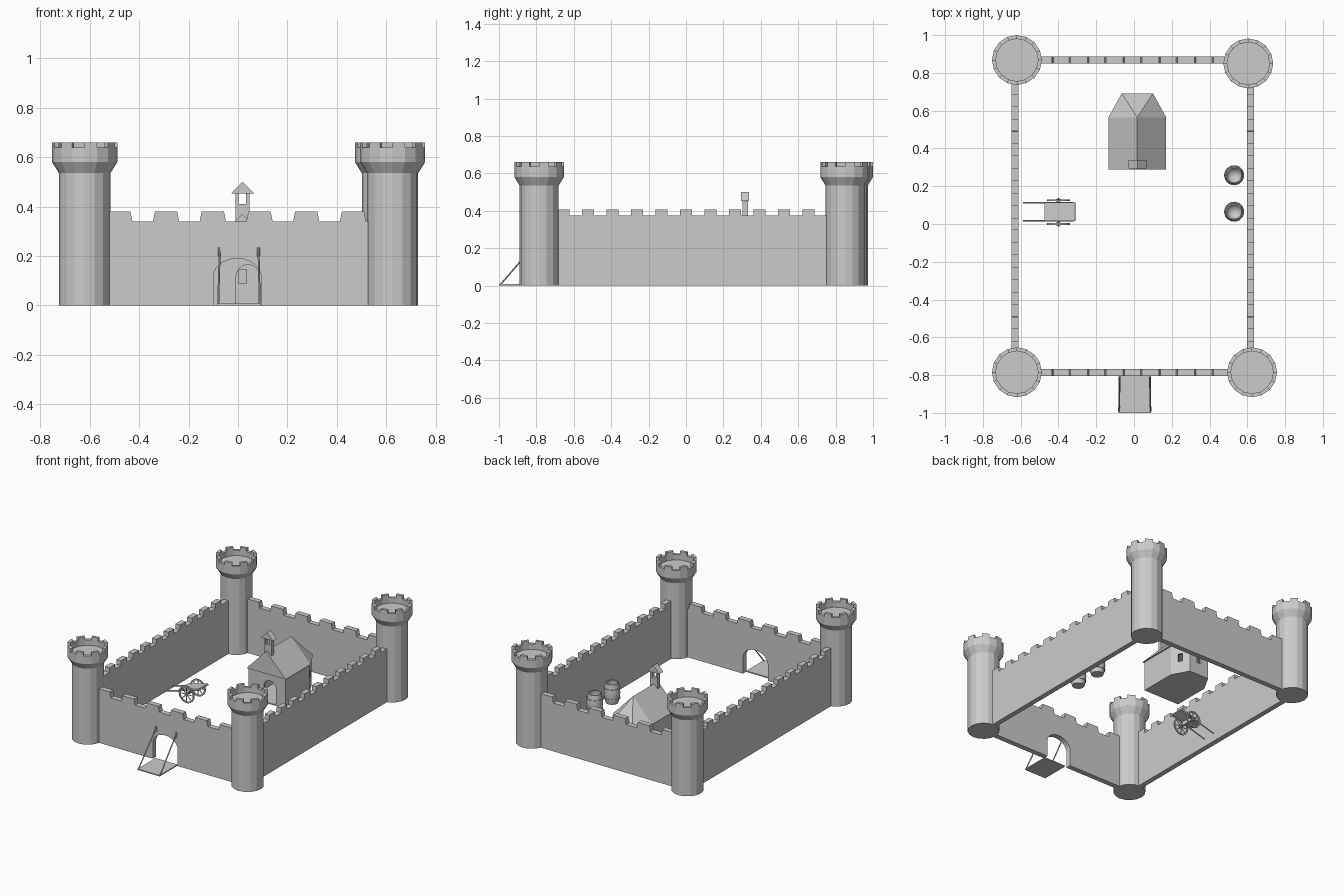
import bpy, bmesh
from math import sin, cos, pi, tau, hypot, atan2
from mathutils import Vector, Matrix

if "Cube" in bpy.data.objects:
    bpy.data.objects.remove(bpy.data.objects["Cube"])

stone = bpy.data.materials.new("grey_stone")
stone.use_nodes = True
GREY = (0.6, 0.6, 0.6, 1)
stone.diffuse_color = GREY
stone.node_tree.nodes["Principled BSDF"].inputs["Base Color"].default_value = GREY


def finish(name, bm, smooth=False):
    bmesh.ops.recalc_face_normals(bm, faces=bm.faces)
    mesh = bpy.data.meshes.new(name)
    bm.to_mesh(mesh)
    bm.free()
    mesh.materials.append(stone)
    ob = bpy.data.objects.new(name, mesh)
    bpy.context.collection.objects.link(ob)
    if smooth:
        mesh.shade_smooth()
    return ob


def prism(name, outline, axis, a, b):
    """Extrude a 2D outline along an axis from a to b."""
    place = {"x": lambda u, v, t: (t, u, v),
             "y": lambda u, v, t: (u, t, v),
             "z": lambda u, v, t: (u, v, t)}[axis]
    bm = bmesh.new()
    face = bm.faces.new([bm.verts.new(place(u, v, a)) for u, v in outline])
    new = bmesh.ops.extrude_face_region(bm, geom=[face])["geom"]
    shift = Vector(place(0, 0, b - a))
    bmesh.ops.translate(bm, vec=shift, verts=[g for g in new if isinstance(g, bmesh.types.BMVert)])
    return finish(name, bm)


def box(name, x0, x1, y0, y1, z0, z1):
    return prism(name, [(x0, y0), (x1, y0), (x1, y1), (x0, y1)], "z", z0, z1)


def rod(name, p, q, r, sides=8):
    p, q = Vector(p), Vector(q)
    bm = bmesh.new()
    turn = (q - p).to_track_quat("Z", "Y").to_matrix().to_4x4()
    bmesh.ops.create_cone(bm, cap_ends=True, segments=sides, radius1=r, radius2=r,
                          depth=(q - p).length, matrix=Matrix.Translation((p + q) / 2) @ turn)
    return finish(name, bm)


def lathe(bm, profile, centre, sides, closed=False):
    """Revolve (radius, height) points about a vertical axis."""
    rings = []
    for r, z in profile:
        rings.append([bm.verts.new((centre[0] + r * cos(tau * i / sides),
                                    centre[1] + r * sin(tau * i / sides), z)) for i in range(sides)])
    pairs = list(zip(rings, rings[1:]))
    if closed:
        pairs.append((rings[-1], rings[0]))
    else:
        bm.faces.new(rings[0])
        bm.faces.new(rings[-1])
    for lo, hi in pairs:
        for i in range(sides):
            j = (i + 1) % sides
            bm.faces.new((lo[i], lo[j], hi[j], hi[i]))


def hull(name, points):
    bm = bmesh.new()
    bmesh.ops.convex_hull(bm, input=[bm.verts.new(p) for p in points])
    return finish(name, bm)


def cut(ob, cutter):
    mod = ob.modifiers.new("cut", "BOOLEAN")
    mod.operation, mod.object, mod.solver = "DIFFERENCE", cutter, "EXACT"
    bpy.context.view_layer.objects.active = ob
    bpy.ops.object.modifier_apply(modifier=mod.name)
    bpy.data.objects.remove(cutter)


def arch(cx, half, spring, top, n=12):
    """Arch points from the left foot to the right foot."""
    curve = [(cx - half * cos(pi * i / n), spring + (top - spring) * sin(pi * i / n)) for i in range(n + 1)]
    return [(cx - half, 0)] + curve + [(cx + half, 0)]


def battlement(u0, u1, centres, half, low, high, taper):
    top = [(u0, low)]
    for c in centres:
        top += [(c - half, low), (c - half + taper, high), (c + half - taper, high), (c + half, low)]
    return top + [(u1, low), (u1, 0)]


# Corner towers with flared heads, recessed decks and merlons
SIDES, HEAD, INNER = 16, 0.132, 0.112
for name, cx, cy in (("front_right", -0.62, -0.785), ("front_left", 0.625, -0.785),
                     ("back_right", -0.62, 0.868), ("back_left", 0.605, 0.85)):
    bm = bmesh.new()
    lathe(bm, [(0.104, 0), (0.104, 0.535), (HEAD, 0.58), (HEAD, 0.638), (INNER, 0.638), (INNER, 0.6)],
          (cx, cy), SIDES)
    finish(name + "_tower", bm)
    bm = bmesh.new()
    for i in range(0, SIDES, 2):
        ring = [(r, tau * k / SIDES) for r, k in ((INNER, i), (HEAD, i), (HEAD, i + 1), (INNER, i + 1))]
        lo, hi = [[bm.verts.new((cx + r * cos(a), cy + r * sin(a), z)) for r, a in ring]
                  for z in (0.636, 0.66)]
        bm.faces.new(lo)
        bm.faces.new(hi)
        for k in range(4):
            bm.faces.new((lo[k], lo[k - 1], hi[k - 1], hi[k]))
    finish(name + "_tower_merlons", bm)

# Curtain walls, the front one with an arched gateway
short = battlement(-0.6, 0.6, [-0.48 + 0.189 * k for k in range(6)], 0.053, 0.34, 0.38, 0.008)
gate = arch(-0.003, 0.097, 0.115, 0.19)
prism("front_wall", short + gate[::-1] + [(-0.6, 0)], "y", -0.805, -0.768)
prism("back_wall", short + [(-0.6, 0)], "y", 0.85, 0.887)
side = battlement(-0.77, 0.84, [-0.655 + 0.131 * k for k in range(11)], 0.033, 0.375, 0.408, 0.001)
for name, x in (("right_wall", -0.63), ("left_wall", 0.616)):
    prism(name, side + [(-0.77, 0)], "x", x - 0.018, x + 0.018)

# Drawbridge and its chains
box("drawbridge", -0.082, 0.09, -1, -0.8, 0, 0.008)
for name, low, high in (("right", -0.08, -0.074), ("left", 0.088, 0.083)):
    rod(name + "_chain", (low, -0.992, 0.006), (high, -0.803, 0.225), 0.004)
    rod(name + "_chain_post", (high, -0.806, 0.2), (high, -0.806, 0.235), 0.006)

# Chapel: hollow body with a half-hexagon apse, open door and apse windows
def footprint(inset):
    return [(-0.135 + inset, 0.288 + inset), (0.17 - inset, 0.288 + inset), (0.17 - inset, 0.565),
            (0.1 - inset / 2, 0.692 - inset), (-0.065 + inset / 2, 0.692 - inset), (-0.135 + inset, 0.565)]


walls = footprint(0.01)
body = prism("chapel_body", walls, "z", 0, 0.215)
cut(body, prism("room_cutter", footprint(0.025), "z", 0.008, 0.205))
door = [(x, z if z else 0.008) for x, z in arch(0.04, 0.048, 0.115, 0.165)]
cut(body, prism("door_cutter", door, "y", 0.25, 0.33))
for p, q in zip(walls[2:5], walls[3:6]):
    mid = ((p[0] + q[0]) / 2, (p[1] + q[1]) / 2)
    angle = atan2(q[1] - p[1], q[0] - p[0])
    window = box("window_cutter", -0.016, 0.016, -0.04, 0.04, 0.088, 0.145)
    window.data.transform(Matrix.Translation((*mid, 0)) @ Matrix.Rotation(angle, 4, "Z"))
    cut(body, window)

# Chapel roof
ridge = [(0.017, 0.288, 0.37), (0.017, 0.565, 0.37)]
hull("chapel_roof", [(x, y, 0.212) for x, y in footprint(0)] + ridge)

# Bell turret
box("turret_base", -0.011, 0.047, 0.303, 0.332, 0.3, 0.41)
for name, x in (("right", -0.011), ("left", 0.033)):
    box(name + "_turret_post", x, x + 0.014, 0.303, 0.332, 0.41, 0.46)
prism("turret_roof", [(-0.029, 0.452), (0.018, 0.5), (0.067, 0.452)], "y", 0.294, 0.338)

# Open barrels
for name, y in (("back", 0.258), ("front", 0.065)):
    bm = bmesh.new()
    lathe(bm, [(0.04, 0), (0.049, 0.035), (0.053, 0.07), (0.049, 0.105), (0.043, 0.14), (0.037, 0.14),
               (0.043, 0.11), (0.038, 0.085), (0.022, 0.068), (0.004, 0.063)], (0.53, y), 24)
    barrel = finish(name + "_barrel", bm, smooth=True)
    bpy.context.view_layer.objects.active = barrel
    barrel.select_set(True)
    bpy.ops.object.shade_smooth_by_angle(angle=0.7)
    barrel.select_set(False)
    for z in (0.03, 0.1):
        bm = bmesh.new()
        lathe(bm, [(0.046, z), (0.0525, z), (0.0525, z + 0.008), (0.046, z + 0.008)], (0.53, y), 24, closed=True)
        finish(name + "_barrel_hoop", bm)

# Hand cart tipped onto its shafts
AXLE_X, AXLE_Z, WHEEL = -0.4, 0.065, 0.06


def tilt(x):
    return 0.085 + 0.28 * (x - AXLE_X)


prism("cart_bed", [(-0.47, tilt(-0.47)), (-0.31, tilt(-0.31)), (-0.313, tilt(-0.31) + 0.012),
                   (-0.473, tilt(-0.47) + 0.012)], "y", 0.015, 0.115)
rod("cart_axle", (AXLE_X, -0.012, AXLE_Z), (AXLE_X, 0.137, AXLE_Z), 0.005)
box("cart_axle_block", AXLE_X - 0.008, AXLE_X + 0.008, 0.02, 0.11, AXLE_Z - 0.004, 0.088)
for name, y, wheel_y in (("near", 0.018, 0.0), ("far", 0.112, 0.125)):
    rod(name + "_cart_shaft", (-0.587, y, tilt(-0.587)), (-0.32, y, tilt(-0.32)), 0.004)
    bm = bmesh.new()
    lathe(bm, [(WHEEL - 0.01, -0.004), (WHEEL, -0.004), (WHEEL, 0.004), (WHEEL - 0.01, 0.004)],
          (0, 0), 20, closed=True)
    bm.transform(Matrix.Translation((AXLE_X, wheel_y, AXLE_Z)) @ Matrix.Rotation(pi / 2, 4, "X"))
    finish(name + "_cart_wheel", bm)
    rod(name + "_cart_hub", (AXLE_X, wheel_y - 0.007, AXLE_Z), (AXLE_X, wheel_y + 0.007, AXLE_Z), 0.012)
    for i in range(4):
        d = Vector((cos(pi * i / 4), 0, sin(pi * i / 4))) * (WHEEL - 0.006)
        c = Vector((AXLE_X, wheel_y, AXLE_Z))
        rod(name + "_cart_spoke", c - d, c + d, 0.003, 6)
